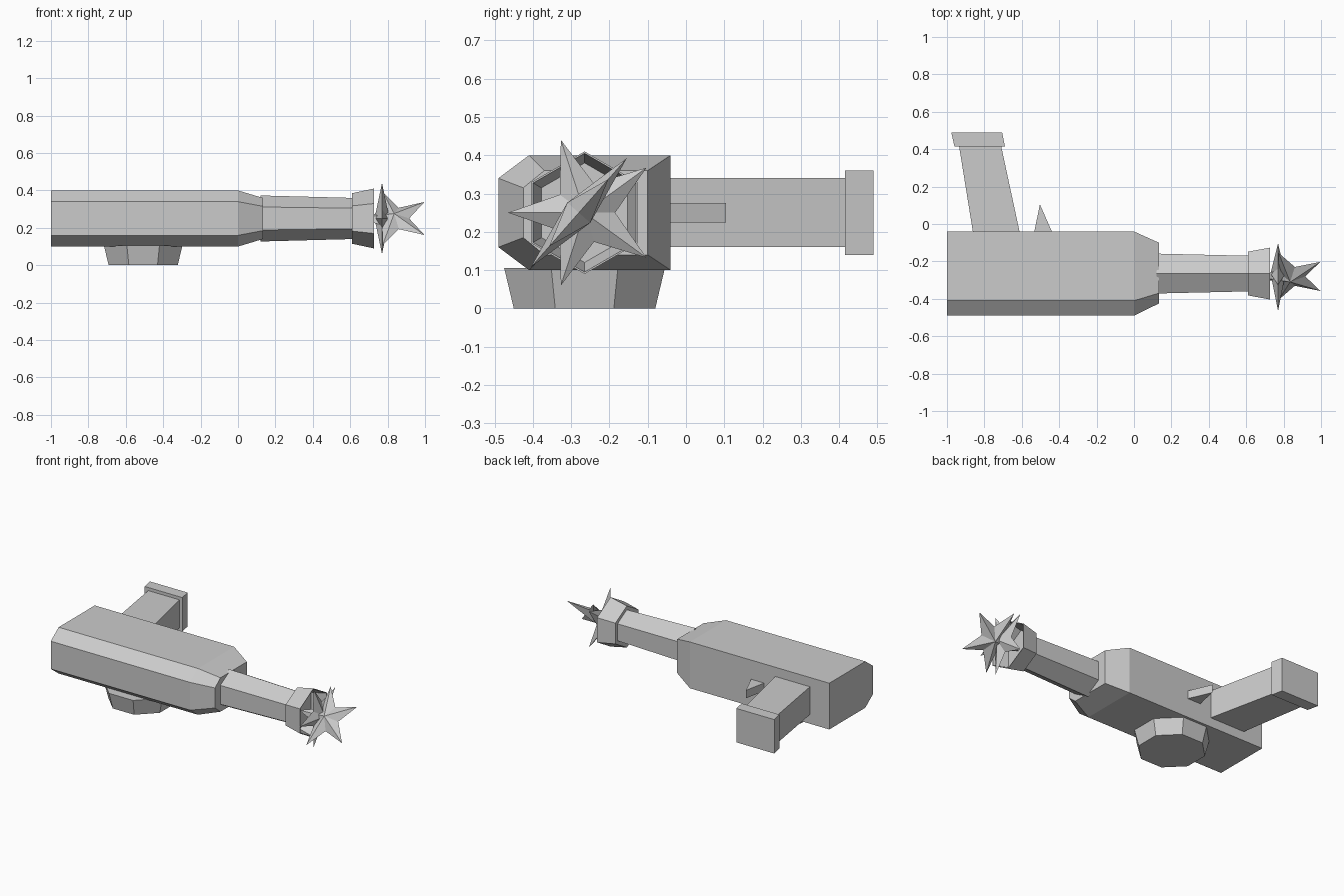
import bpy, bmesh
from math import sin, cos, pi, radians
from mathutils import Vector

cube = bpy.data.objects.get("Cube")
if cube:
    bpy.data.objects.remove(cube, do_unlink=True)

grey = bpy.data.materials.new("plain_grey")
grey.use_nodes = True
grey.diffuse_color = (0.6, 0.6, 0.6, 1)
grey.node_tree.nodes["Principled BSDF"].inputs["Base Color"].default_value = (0.6, 0.6, 0.6, 1)

AXIS_Y, AXIS_Z = -0.265, 0.25


def finish(name, bm):
    bmesh.ops.recalc_face_normals(bm, faces=bm.faces)
    mesh = bpy.data.meshes.new(name)
    bm.to_mesh(mesh)
    bm.free()
    mesh.materials.append(grey)
    obj = bpy.data.objects.new(name, mesh)
    bpy.context.collection.objects.link(obj)
    return obj


def loft(name, rings):
    """Skin a list of equal-length point rings and cap both ends."""
    bm = bmesh.new()
    loops = [[bm.verts.new(p) for p in ring] for ring in rings]
    n = len(loops[0])
    for a, b in zip(loops, loops[1:]):
        for i in range(n):
            j = (i + 1) % n
            bm.faces.new((a[i], a[j], b[j], b[i]))
    bm.faces.new(loops[0][::-1])
    bm.faces.new(loops[-1])
    return finish(name, bm)


def body_ring(x, front, back, chamfer_y, half, chamfer_half):
    side = [(back, half), (front + chamfer_y, half), (front, chamfer_half)]
    upper = [(x, y, AXIS_Z + z) for y, z in side]
    lower = [(x, y, AXIS_Z - z) for y, z in reversed(side)]
    return upper + lower


def hex_ring(x, r):
    return [(x, AXIS_Y + r * sin(i * pi / 3), AXIS_Z + r * cos(i * pi / 3)) for i in range(6)]


def plate(name, outline, half):
    """Outline in plan, extruded evenly about the barrel height."""
    return loft(name, [[(x, y, AXIS_Z + s * half) for x, y in outline] for s in (-1, 1)])


def octagon(z, r):
    return [(-0.507 + r * cos(radians(22.5 + 45 * i)),
             AXIS_Y + r * sin(radians(22.5 + 45 * i)), z) for i in range(8)]


def star(name, centre, u, v, r_out, r_in, depth):
    """Five-pointed double pyramid; u points along one tip."""
    bm = bmesh.new()
    centre, u, v = Vector(centre), Vector(u).normalized(), Vector(v).normalized()
    rim = []
    for i in range(10):
        r = r_in if i % 2 else r_out
        a = i * pi / 5
        rim.append(bm.verts.new(centre + u * r * cos(a) + v * r * sin(a)))
    for s in (-1, 1):
        peak = bm.verts.new(centre + u.cross(v) * depth * s)
        for i in range(10):
            bm.faces.new((rim[i], rim[(i + 1) % 10], peak))
    return finish(name, bm)


# Main body with chamfered front edges and a tapered nose
loft("body", [body_ring(-1, -0.49, -0.04, 0.08, 0.15, 0.09),
              body_ring(0, -0.49, -0.04, 0.08, 0.15, 0.09),
              body_ring(0.133, -0.425, -0.1, 0.055, 0.11, 0.065)])

# Six-sided barrel and flared open muzzle
loft("barrel", [hex_ring(0.12, 0.123), hex_ring(0.61, 0.11)])
loft("muzzle", [hex_ring(0.61, 0.135), hex_ring(0.727, 0.16),
                hex_ring(0.727, 0.155), hex_ring(0.63, 0.13)])

# Grip, its end cap and the trigger
plate("grip", [(-0.86, -0.05), (-0.61, -0.05), (-0.71, 0.415), (-0.935, 0.415)], 0.09)
plate("grip_cap", [(-0.96, 0.415), (-0.69, 0.415), (-0.705, 0.49), (-0.977, 0.49)], 0.11)
plate("trigger", [(-0.535, -0.05), (-0.435, -0.05), (-0.503, 0.105)], 0.026)

# Eight-sided foot under the body
loft("foot", [octagon(0, 0.2), octagon(0.105, 0.227)])

# Muzzle burst: an upright star and one crossing it
star("muzzle_star", (0.77, AXIS_Y, AXIS_Z), (0, -1, 0), (0, 0, 1), 0.2, 0.08, 0.04)
star("crossing_star", (0.835, -0.28, AXIS_Z), (-1, 0, 0), (0, 0.66, 0.75), 0.2, 0.08, 0.04)
